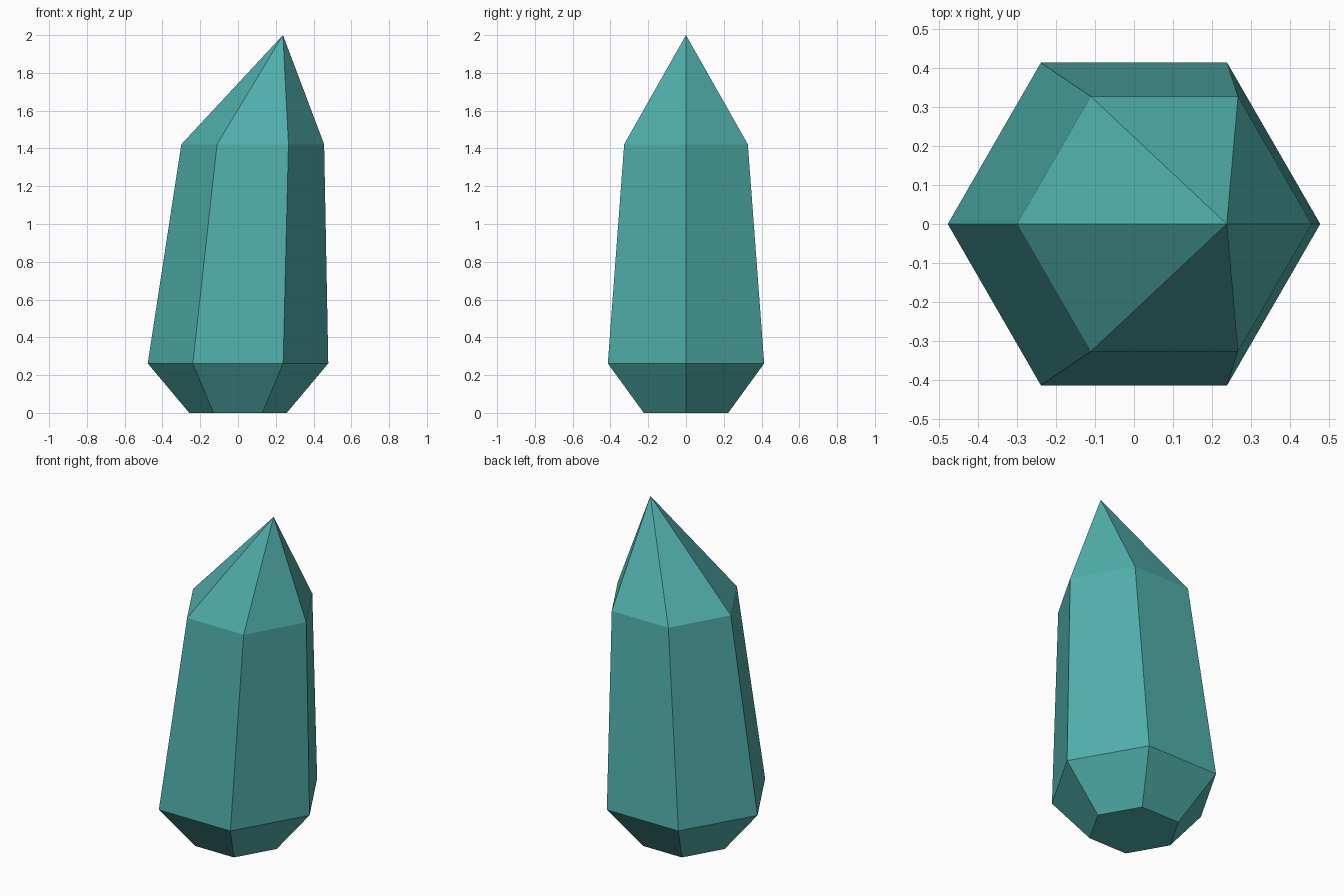
import bpy
import bmesh
import math

if "Cube" in bpy.data.objects:
    bpy.data.objects.remove(bpy.data.objects["Cube"])

# Crystal colour
teal = bpy.data.materials.new("teal_crystal")
teal.diffuse_color = (0.08, 0.43, 0.41, 1.0)
teal.use_nodes = True
teal.node_tree.nodes["Principled BSDF"].inputs["Base Color"].default_value = teal.diffuse_color

SIDES = 6
# Hexagonal rings from base to shoulder: (centre x, z, radius)
RINGS = [(0.0, 0.0, 0.258), (0.0, 0.262, 0.478), (0.078, 1.422, 0.378)]
TIP = (0.238, 0.0, 2.0)

bm = bmesh.new()


def add_ring(cx, z, radius):
    angles = [math.tau * i / SIDES for i in range(SIDES)]
    return [bm.verts.new((cx + radius * math.cos(a), radius * math.sin(a), z))
            for a in angles]


rings = [add_ring(*ring) for ring in RINGS]
tip = bm.verts.new(TIP)

# Flat underside
bm.faces.new(rings[0][::-1])

# Tapered lower facets and leaning body facets
for low, high in zip(rings, rings[1:]):
    for i in range(SIDES):
        j = (i + 1) % SIDES
        bm.faces.new((low[i], low[j], high[j], high[i]))

# Off-centre point
for i in range(SIDES):
    bm.faces.new((rings[-1][i], rings[-1][(i + 1) % SIDES], tip))

bmesh.ops.recalc_face_normals(bm, faces=bm.faces)
mesh = bpy.data.meshes.new("crystal")
bm.to_mesh(mesh)
bm.free()
mesh.materials.append(teal)

crystal = bpy.data.objects.new("crystal", mesh)
bpy.context.collection.objects.link(crystal)
